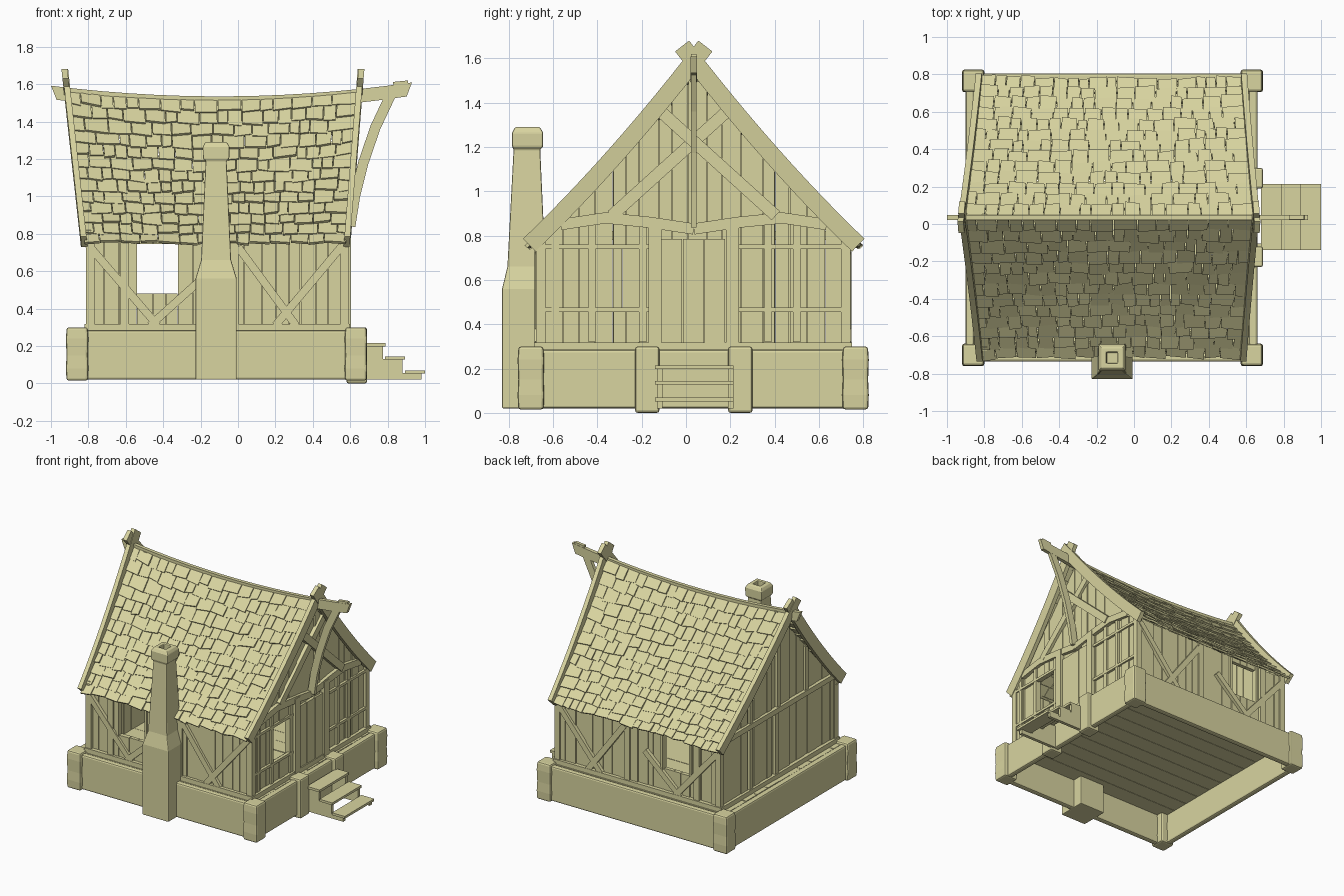
import bpy, bmesh, random
from mathutils import Vector as V

random.seed(4)
cube = bpy.data.objects.get("Cube")
if cube:
    bpy.data.objects.remove(cube)

mat = bpy.data.materials.new("pale_straw")
mat.use_nodes = True
COLOR = (0.69, 0.66, 0.35, 1)
mat.diffuse_color = COLOR
mat.node_tree.nodes["Principled BSDF"].inputs["Base Color"].default_value = COLOR

MID = 0.035       # y of the ridge
SPAN = 0.75       # ridge to eave


def finish(name, bm, bevel=0):
    bmesh.ops.recalc_face_normals(bm, faces=bm.faces)
    me = bpy.data.meshes.new(name)
    bm.to_mesh(me)
    bm.free()
    me.materials.append(mat)
    ob = bpy.data.objects.new(name, me)
    bpy.context.collection.objects.link(ob)
    if bevel:
        mod = ob.modifiers.new("soft_edges", "BEVEL")
        mod.width, mod.segments = bevel, 2


def bridge(bm, rings):
    """Skin a stack of equal rings and cap both ends."""
    rows = [[bm.verts.new(p) for p in ring] for ring in rings]
    n = len(rows[0])
    for a, b in zip(rows, rows[1:]):
        for i in range(n):
            bm.faces.new((a[i], a[(i + 1) % n], b[(i + 1) % n], b[i]))
    bm.faces.new(rows[0][::-1])
    bm.faces.new(rows[-1])


def box(bm, x0, x1, y0, y1, z0, z1):
    bridge(bm, [[(x0, y0, z), (x1, y0, z), (x1, y1, z), (x0, y1, z)] for z in (z0, z1)])


def slab(bm, wall, poly, d0, d1):
    bridge(bm, [[wall(a, z, d) for a, z in poly] for d in (d0, d1)])


def bar(bm, wall, p, q, width, depth=0.03, base=-0.005):
    p, q = V(p), V(q)
    n = (q - p).orthogonal().normalized() * width / 2
    slab(bm, wall, [p + n, q + n, q - n, p - n], base, depth)


def ribbon(bm, wall, path, width, d0, d1):
    """Curved timber following a path in the wall plane."""
    path = [V(p) for p in path]
    up, low = [], []
    for i, p in enumerate(path):
        t = path[min(i + 1, len(path) - 1)] - path[max(i - 1, 0)]
        n = t.orthogonal().normalized() * width / 2
        up.append(p + n)
        low.append(p - n)
    slab(bm, wall, up + low[::-1], d0, d1)


# Wall planes: along, height, outward depth
def front(a, z, d): return (a, -0.655 - d, z)
def back(a, z, d): return (a, 0.72 + d, z)
def right(a, z, d): return (0.57 + d, a, z)
def left(a, z, d): return (-0.79 - d, a, z)
def middle(a, z, d): return (a, MID + d, z)


def slope_z(t):
    return 0.75 + 0.82 * t - 0.12 * t * (1 - t)


def gable_top(y):
    return slope_z(1 - abs(y - MID) / SPAN) - 0.02


def eave_top(x):
    return 0.78


def planks(name, wall, a0, a1, top, hole=None):
    bm = bmesh.new()
    stops = [a0, hole[0], hole[1], a1] if hole else [a0, MID, a1]
    for s, (lo, hi) in enumerate(zip(stops, stops[1:])):
        n = max(2, round((hi - lo) / 0.075))
        inner = [lo + (hi - lo) * (i + random.uniform(-0.25, 0.25)) / n for i in range(1, n)]
        edges = [lo] + inner + [hi]
        for a, b in zip(edges, edges[1:]):
            b -= 0.003
            d = random.uniform(0, 0.012)
            base = 0.28
            if hole and s == 1:
                slab(bm, wall, [(a, base), (b, base), (b, hole[2]), (a, hole[2])], -0.025, d)
                base = hole[3]
            slab(bm, wall, [(a, base), (b, base), (b, top(b)), (a, top(a))], -0.025, d)
    finish(name, bm)


# Stone plinth, hollow underneath
bm = bmesh.new()
box(bm, -0.90, 0.66, -0.735, -0.69, 0.02, 0.285)
box(bm, -0.90, 0.66, 0.76, 0.805, 0.02, 0.285)
box(bm, -0.90, -0.855, -0.73, 0.80, 0.02, 0.285)
box(bm, 0.615, 0.66, -0.73, 0.80, 0.02, 0.285)
finish("plinth_walls", bm, 0.012)

bm = bmesh.new()
for x in (-0.86, 0.63):
    for y in (-0.70, 0.765):
        bridge(bm, [[(x + i * r, y + j * r, z) for i, j in ((-1, -1), (1, -1), (1, 1), (-1, 1))]
                    for r, z in ((0.057, 0.015), (0.06, 0.08), (0.057, 0.15), (0.06, 0.24), (0.056, 0.30))])
for y in (-0.175, 0.245):
    box(bm, 0.58, 0.69, y - 0.055, y + 0.055, 0, 0.30)
finish("plinth_corner_stones", bm, 0.012)

# Floor boards
bm = bmesh.new()
for i in range(11):
    y = -0.69 + i * 0.132
    box(bm, -0.856, 0.616, y, y + 0.129, 0.25, 0.28 + random.uniform(0, 0.006))
finish("floor_boards", bm)

# Steps on two notched stringers
bm = bmesh.new()
for i, z in enumerate((0.215, 0.145, 0.07)):
    x = 0.68 + i * 0.106
    box(bm, x, x + 0.108, -0.14, 0.215, z - 0.018, z)
for y in (-0.165, 0.155):
    slab(bm, middle, [(0.66, 0.2), (0.775, 0.2), (0.775, 0.13), (0.88, 0.13), (0.88, 0.055),
                      (0.98, 0.055), (0.98, 0.02), (0.66, 0.02)], y, y + 0.025)
finish("door_steps", bm)

# Plank walls
SIDE_WINDOW = (-0.54, -0.32, 0.48, 0.745)
planks("front_wall", front, -0.79, 0.57, eave_top, SIDE_WINDOW)
planks("back_wall", back, -0.79, 0.57, eave_top, SIDE_WINDOW)
planks("right_gable", right, -0.655, 0.72, gable_top, (-0.41, -0.21, 0.46, 0.745))
planks("left_gable", left, -0.655, 0.72, gable_top)

# Side wall framing
for name, wall in (("front", front), ("back", back)):
    bm = bmesh.new()
    bar(bm, wall, (-0.82, 0.30), (0.60, 0.30), 0.035, 0.03)
    for x in (-0.79, -0.605, -0.02, 0.57):
        bar(bm, wall, (x, 0.3), (x, 0.78), 0.045, 0.022)
    for x in (-0.55, -0.31):
        bar(bm, wall, (x, 0.47), (x, 0.78), 0.02, 0.018)
    for p, q in (((-0.80, 0.74), (-0.43, 0.31)), ((-0.47, 0.31), (-0.17, 0.58)),
                 ((0, 0.73), (0.31, 0.31)), ((0.56, 0.74), (0.2, 0.31))):
        bar(bm, wall, p, q, 0.042, 0.028)
    finish(name + "_framing", bm)

# Door gable framing
bm = bmesh.new()
bar(bm, right, (-0.68, 0.30), (0.745, 0.30), 0.035, 0.03)
for y in (-0.655, 0.72):
    bar(bm, right, (y, 0.3), (y, 0.80), 0.04, 0.022)
for y in (-0.59, -0.425, -0.195, 0.37, 0.50):
    bar(bm, right, (y, 0.32), (y, 0.85), 0.032, 0.018)
for z in (0.465, 0.75):
    bar(bm, right, (-0.66, z), (-0.17, z), 0.02, 0.02)
    bar(bm, right, (0.24, z), (0.72, z), 0.02, 0.02)
for y in (-0.14, 0.21):
    bar(bm, right, (y, 0.3), (y, 0.87), 0.06, 0.035)
for s in (-1, 1):
    ribbon(bm, right, [(MID + s * d, z) for d, z in ((0, 0.83), (0.2, 0.86), (0.4, 0.88), (0.6, 0.85))],
           0.05, -0.005, 0.03)
    bar(bm, right, (MID + s * 0.37, 0.89), (MID - s * 0.16, 1.37), 0.055, 0.035 + s * 0.004)
finish("right_gable_framing", bm)

# Door
bm = bmesh.new()
for i in range(3):
    y = -0.11 + i * 0.097
    slab(bm, right, [(y, 0.315), (y + 0.093, 0.315), (y + 0.093, 0.785), (y, 0.785)], 0, 0.02 + 0.003 * i)
finish("door", bm)

# Rear gable framing
bm = bmesh.new()
bar(bm, left, (-0.68, 0.30), (0.745, 0.30), 0.035, 0.03)
bar(bm, left, (-0.66, 0.80), (0.72, 0.80), 0.04, 0.03)
for y in (-0.655, 0.06, 0.37, 0.72):
    bar(bm, left, (y, 0.3), (y, 0.80), 0.04, 0.022)
for y in (-0.3, MID, 0.37):
    bar(bm, left, (y, 0.80), (y, gable_top(y)), 0.035, 0.022)
finish("left_gable_framing", bm)


# Sagging shingle roof
def roof_point(u, t, side, lift):
    x0, x1 = -0.82 - 0.09 * t, 0.58 + 0.06 * t
    bow = 1 - (2 * u - 1) ** 2
    y = SPAN * (1 - t) - 0.015 * bow * (1 - t) + 0.7 * lift
    return (x0 + (x1 - x0) * u, MID + side * y, slope_z(t) - 0.045 * t * bow + 0.7 * lift)


ROWS = 13
for side, name in ((-1, "front_shingles"), (1, "back_shingles")):
    bm = bmesh.new()
    for r in range(ROWS):
        u = 0
        while u < 1:
            u1 = min(u + random.uniform(0.035, 0.085), 1)
            if 1 - u1 < 0.03:
                u1 = 1
            t0 = (r - random.uniform(0, 0.25)) / ROWS if r else random.uniform(-0.008, 0.008)
            t1 = min((r + 1.15) / ROWS, 1)
            skew = random.uniform(-0.007, 0.007)
            h = random.uniform(0.008, 0.018)
            e = u1 - 0.003
            corners = ((u, t0 + skew, h), (e, t0 - skew, h), (e, t1, 0.002), (u, t1, 0.002))
            bridge(bm, [[roof_point(a, t, side, k + off) for a, t, k in corners] for off in (-0.016, 0)])
            u = u1
    finish(name, bm)

# Crossed gable boards, leaning out towards the ridge
for name, x0, lean, out in (("left", -0.82, -0.09, -1), ("right", 0.58, 0.065, 1)):
    bm = bmesh.new()
    for side in (-1, 1):
        def board(y, z, d):
            return (x0 + lean * (z - 0.75) / 0.82 + out * (d + 0.002 * side), y, z)
        path = [(MID + side * SPAN * (1 - t), slope_z(t) + 0.018 * t)
                for t in (0.01 + 1.06 * i / 12 for i in range(13))]
        ribbon(bm, board, path, 0.08, -0.012, 0.02)
    finish(name + "_gable_boards", bm)

# Ridge beam with its curved support
bm = bmesh.new()
xs = [-1 + 1.93 * i / 14 for i in range(15)]
crown = [(x, 1.535 + 0.07 * (x + 0.1) ** 2) for x in xs]
belly = [(x * 0.97, z - 0.075) for x, z in crown]
slab(bm, middle, crown + belly[::-1], -0.014, 0.014)
bar(bm, middle, (0.83, 1.602), (0.91, 1.61), 0.02, 0.012, -0.012)
finish("ridge_beam", bm)

bm = bmesh.new()
ribbon(bm, middle, [(0.82, 1.55), (0.735, 1.37), (0.67, 1.18), (0.625, 1.0), (0.60, 0.84)], 0.055, -0.013, 0.013)
finish("ridge_beam_brace", bm)

# Chimney with a hollow cap: half width, half depth, y centre, height
bm = bmesh.new()
profile = ((0.11, 0.11, -0.72, 0.02), (0.11, 0.11, -0.72, 0.56), (0.08, 0.086, -0.72, 0.66),
           (0.056, 0.06, -0.718, 1.19), (0.07, 0.07, -0.715, 1.20), (0.072, 0.07, -0.715, 1.265),
           (0.058, 0.056, -0.715, 1.29), (0.03, 0.03, -0.715, 1.29), (0.03, 0.03, -0.715, 1.22))
bridge(bm, [[(-0.117 + i * w, y + j * d, z) for i, j in ((-1, -1), (1, -1), (1, 1), (-1, 1))]
            for w, d, y, z in profile])
finish("chimney", bm, 0.008)
